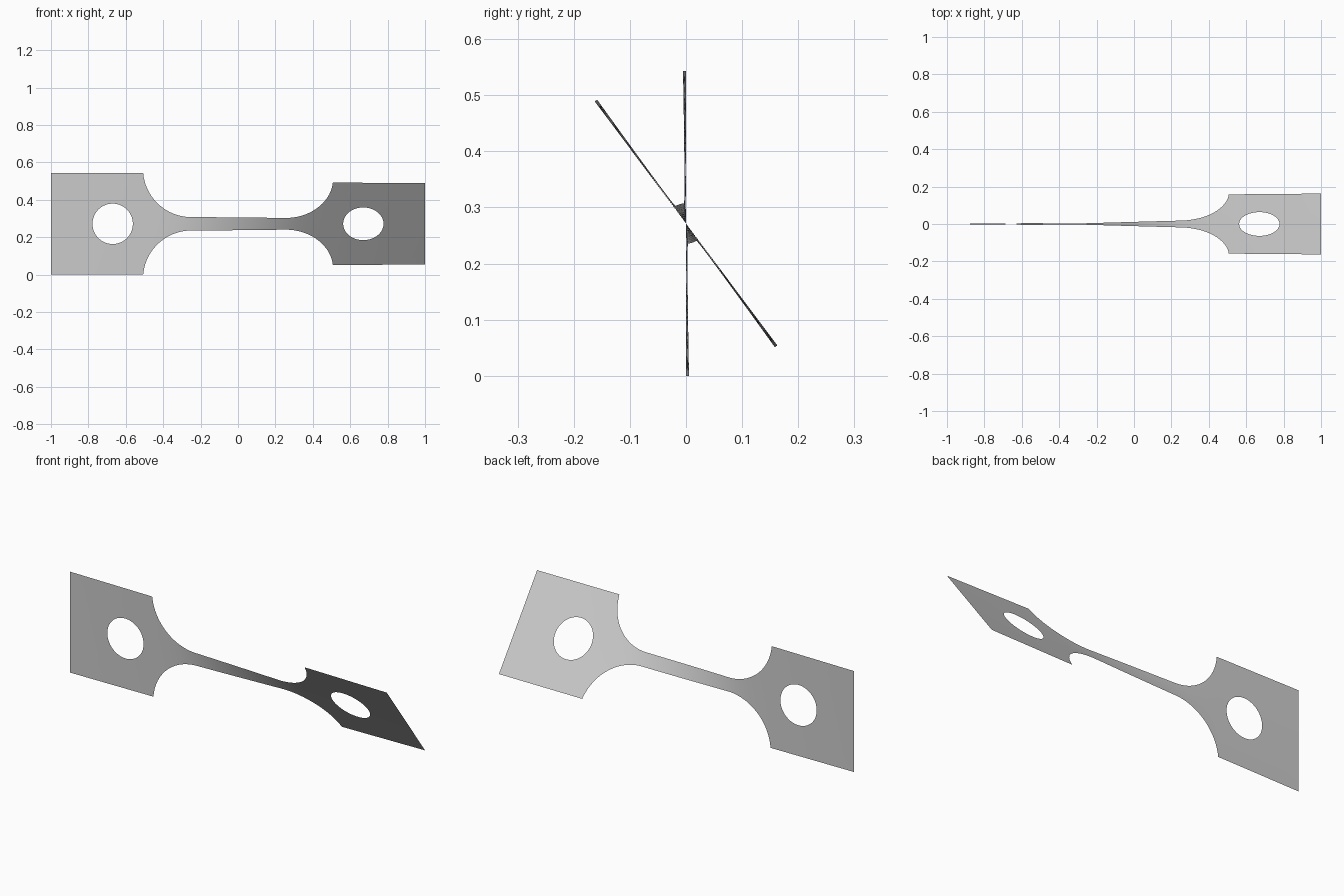
import bpy
import bmesh
from math import sin, cos, acos, radians, sqrt, hypot

cube = bpy.data.objects.get("Cube")
if cube:
    bpy.data.objects.remove(cube)

HALF = 0.2715          # half height of the end plates
NECK = 0.036           # half height of the narrow neck
SHOULDER = 0.507       # where plates meet the fillets
NECK_END = 0.25        # where fillets meet the neck
HOLE_X, HOLE_R = 0.67, 0.108
TWIST = radians(36.8)  # total twist from end to end
COLS = 20

# fillet radius so that the arc is tangent to the neck and hits the plate corner
run, rise = SHOULDER - NECK_END, HALF - NECK
RADIUS = (run * run + rise * rise) / (2 * rise)


def half_height(x):
    d = abs(x)
    if d >= SHOULDER:
        return HALF
    if d <= NECK_END:
        return NECK
    return NECK + RADIUS - sqrt(RADIUS ** 2 - (d - NECK_END) ** 2)


# Twist gathers mostly in the narrow sections
STEPS = 800
total = [0.0]
for i in range(STEPS):
    total.append(total[-1] + half_height(-1 + 2 * (i + 0.5) / STEPS) ** -1.5)


def twisted(x, v):
    t = min(max((x + 1) / 2 * STEPS, 0), STEPS - 1e-6)
    i = int(t)
    a = TWIST * (total[i] + (total[i + 1] - total[i]) * (t - i)) / total[-1]
    return (x, -v * sin(a), HALF + v * cos(a))


bm = bmesh.new()


def add_grid(rows, closed=False):
    verts = [[bm.verts.new(twisted(*p)) for p in row] for row in rows]
    for a, b in zip(verts, verts[1:]):
        n = len(a)
        for j in range(n if closed else n - 1):
            k = (j + 1) % n
            bm.faces.new((a[j], b[j], b[k], a[k]))


# End plates: rings from the round hole out to the rectangle
for side in (-1, 1):
    corners = [(SHOULDER, -HALF), (1, -HALF), (1, HALF), (SHOULDER, HALF)]
    rim = []
    for (x0, v0), (x1, v1) in zip(corners, corners[1:] + corners[:1]):
        for j in range(COLS):
            f = j / COLS
            rim.append((x0 + (x1 - x0) * f, v0 + (v1 - v0) * f))
    rings = []
    for r in range(5):
        f = r / 4
        ring = []
        for x, v in rim:
            s = HOLE_R / hypot(x - HOLE_X, v)
            s += (1 - s) * f
            ring.append((side * (HOLE_X + (x - HOLE_X) * s), v * s))
        rings.append(ring)
    add_grid(rings, closed=True)

# Neck with its curved shoulders
sweep = acos(1 - rise / RADIUS)
arc = [NECK_END + RADIUS * sin(sweep * i / 20) for i in range(1, 20)] + [SHOULDER]
straight = [NECK_END * (i / 12 - 1) for i in range(25)]
stations = [-x for x in reversed(arc)] + straight + arc
add_grid([[(x, half_height(x) * (2 * j / COLS - 1)) for j in range(COLS + 1)]
          for x in stations])

bmesh.ops.remove_doubles(bm, verts=bm.verts, dist=1e-4)
bmesh.ops.recalc_face_normals(bm, faces=bm.faces)
# Face the sheet towards the front
if sum(f.normal.y * f.calc_area() for f in bm.faces) > 0:
    bmesh.ops.reverse_faces(bm, faces=bm.faces)
for f in bm.faces:
    f.smooth = True

mesh = bpy.data.meshes.new("twisted_strip")
bm.to_mesh(mesh)
bm.free()
strip = bpy.data.objects.new("twisted_strip", mesh)
bpy.context.collection.objects.link(strip)

# Plain grey metal
grey = bpy.data.materials.new("light_grey")
grey.use_nodes = True
colour = (0.6, 0.6, 0.6, 1)
grey.diffuse_color = colour
grey.node_tree.nodes["Principled BSDF"].inputs["Base Color"].default_value = colour
mesh.materials.append(grey)
